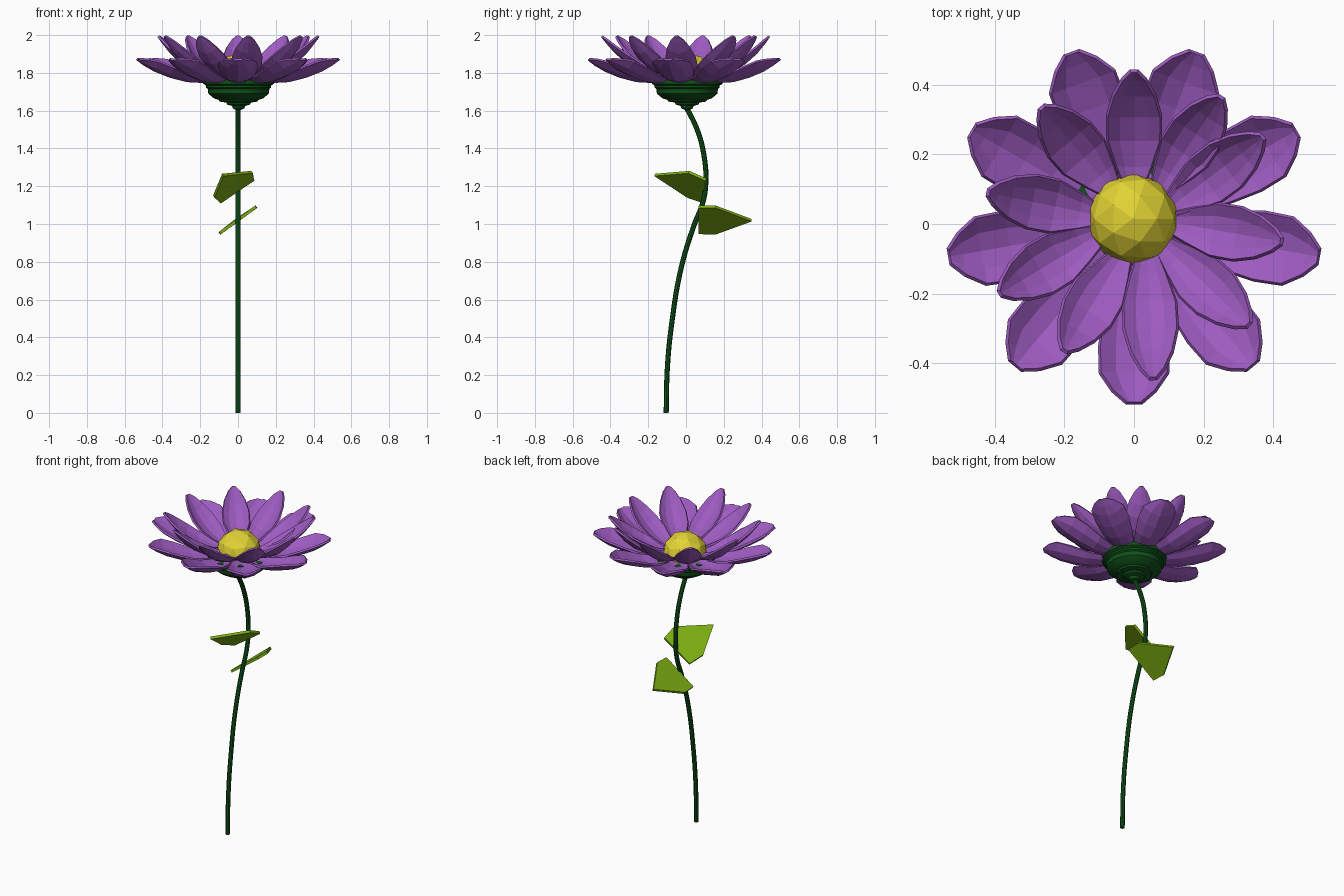
import bpy, bmesh, math
from mathutils import Vector

if "Cube" in bpy.data.objects:
    bpy.data.objects.remove(bpy.data.objects["Cube"])


def material(name, rgb):
    m = bpy.data.materials.new(name)
    m.diffuse_color = (*rgb, 1)
    m.use_nodes = True
    m.node_tree.nodes["Principled BSDF"].inputs["Base Color"].default_value = m.diffuse_color
    return m


PURPLE = material("petal purple", (0.34, 0.105, 0.53))
YELLOW = material("centre yellow", (0.76, 0.65, 0.035))
LEAF = material("leaf green", (0.21, 0.44, 0.006))
STEM = material("stem green", (0.005, 0.085, 0.010))


def make_object(name, bm, mat, thickness=0, offset=0):
    bmesh.ops.recalc_face_normals(bm, faces=bm.faces) if not thickness else None
    me = bpy.data.meshes.new(name)
    bm.to_mesh(me)
    bm.free()
    me.materials.append(mat)
    ob = bpy.data.objects.new(name, me)
    bpy.context.collection.objects.link(ob)
    if thickness:
        mod = ob.modifiers.new("thickness", 'SOLIDIFY')
        mod.thickness = thickness
        mod.offset = offset
    return ob


def smooth(ob, angle):
    bpy.ops.object.select_all(action='DESELECT')
    ob.select_set(True)
    bpy.context.view_layer.objects.active = ob
    bpy.ops.object.shade_smooth_by_angle(angle=math.radians(angle))


def add_petal(bm, base, tip, stations):
    """Cupped strip from base to tip; stations are (t, z, half width, cup)."""
    base, tip = Vector(base), Vector(tip)
    side = (tip - base).normalized().orthogonal()   # left of the petal
    rows = []
    for t, z, w, cup in stations:
        c = base.lerp(tip, t)
        row = []
        for u in (-1, -0.55, 0, 0.55, 1):
            p = c + side * (u * w)
            row.append(bm.verts.new((p.x, p.y, z + cup * u * u)))
        rows.append(row)
    for a, b in zip(rows, rows[1:]):
        for i in range(4):
            f = bm.faces.new((a[i], b[i], b[i + 1], a[i + 1]))
            f.normal_update()
            if f.normal.z < 0:
                f.normal_flip()


# Outer ring: nine broad blunt petals
OUTER = [(0, 1.765, 0.035, 0.005), (0.22, 1.752, 0.062, 0.02),
         (0.42, 1.757, 0.086, 0.035), (0.62, 1.78, 0.10, 0.05),
         (0.80, 1.812, 0.098, 0.05), (0.92, 1.843, 0.062, 0.03),
         (1, 1.87, 0.022, 0.004)]
bm = bmesh.new()
for k in range(9):
    a = math.radians(-90 + 40 * k)
    d = Vector((math.cos(a), math.sin(a)))
    r = 0.515 + 0.025 * abs(d.x)
    add_petal(bm, d * 0.08, d * r, OUTER)
make_object("outer_petals", bm, PURPLE, 0.012)

# Inner ring: ten narrower, steeper petals, slightly irregular
INNER = [(0, 1.775, 0.025, 0.005), (0.2, 1.785, 0.052, 0.02),
         (0.42, 1.81, 0.077, 0.035), (0.62, 1.85, 0.078, 0.04),
         (0.8, 1.905, 0.06, 0.032), (0.93, 1.96, 0.034, 0.015),
         (1, 1.994, 0.01, 0)]
bm = bmesh.new()
for bx, by, tx, ty in [(0, .13, 0, .44), (.09, .12, .25, .365), (.12, .05, .37, .25),
                       (.12, .01, .425, -.05), (.1, -.07, .33, -.29), (.05, -.09, .055, -.445),
                       (-.035, -.1, -.2, -.365), (-.12, -.03, -.385, -.2),
                       (-.12, .03, -.42, .09), (-.075, .12, -.265, .335)]:
    add_petal(bm, (bx * 0.75, by * 0.75), (tx, ty), INNER)
make_object("inner_petals", bm, PURPLE, 0.012)

# Faceted yellow centre
bm = bmesh.new()
bmesh.ops.create_icosphere(bm, subdivisions=2, radius=0.132)
for v in bm.verts:
    v.co += Vector((-0.003, 0.015, 1.772))
    v.co.z = max(v.co.z, 1.74)
make_object("flower_centre", bm, YELLOW)

# Ridged calyx, a lathed profile of (radius, height)
profile = [(0, 1.762), (0.187, 1.762), (0.187, 1.742), (0.172, 1.733), (0.172, 1.722),
           (0.163, 1.715), (0.160, 1.690), (0.130, 1.665), (0.105, 1.657), (0.100, 1.648),
           (0.065, 1.643), (0.060, 1.632), (0.035, 1.625), (0.030, 1.612), (0, 1.598)]
bm = bmesh.new()
pts = [bm.verts.new((r, 0, z)) for r, z in profile]
edges = [bm.edges.new(e) for e in zip(pts, pts[1:])]
bmesh.ops.spin(bm, geom=pts + edges, cent=(0, 0, 0), axis=(0, 0, 1),
               angle=math.tau, steps=32, use_merge=True)
bmesh.ops.remove_doubles(bm, verts=bm.verts, dist=1e-4)
bmesh.ops.translate(bm, verts=bm.verts, vec=(0.003, 0.006, 0))
smooth(make_object("calyx", bm, STEM), 30)

# Curved stem
path = [(-0.105, 0), (-0.098, 0.25), (-0.072, 0.5), (-0.025, 0.77), (0.045, 1.0),
        (0.085, 1.1), (0.104, 1.2), (0.094, 1.37), (0.055, 1.51), (-0.005, 1.63)]
cu = bpy.data.curves.new("stem", 'CURVE')
cu.dimensions = '3D'
cu.bevel_depth = 0.0135
cu.bevel_resolution = 2
cu.resolution_u = 6
cu.use_fill_caps = True
sp = cu.splines.new('BEZIER')
sp.bezier_points.add(len(path) - 1)
for bp, (y, z) in zip(sp.bezier_points, path):
    bp.co = (0, y, z)
    bp.handle_left_type = bp.handle_right_type = 'AUTO'
cu.materials.append(STEM)
stem = bpy.data.objects.new("stem", cu)
bpy.context.collection.objects.link(stem)
bpy.ops.object.select_all(action='DESELECT')
stem.select_set(True)
bpy.context.view_layer.objects.active = stem
bpy.ops.object.convert(target='MESH')
smooth(bpy.context.view_layer.objects.active, 40)

# Two five-cornered plate leaves: back corners, shoulders and tip
LEAVES = {
    "upper_leaf": [(.082, .105, 1.235), (.075, .015, 1.275), (-.08, -.165, 1.26),
                   (-.128, .01, 1.145), (-.095, .10, 1.115)],
    "lower_leaf": [(-.095, .067, .953), (-.098, .155, .95), (-.01, .348, 1.02),
                   (.098, .155, 1.092), (.095, .067, 1.09)],
}
for name, corners in LEAVES.items():
    bm = bmesh.new()
    f = bm.faces.new([bm.verts.new(c) for c in corners])
    f.normal_update()
    if f.normal.z < 0:
        f.normal_flip()
    make_object(name, bm, LEAF, 0.016)
